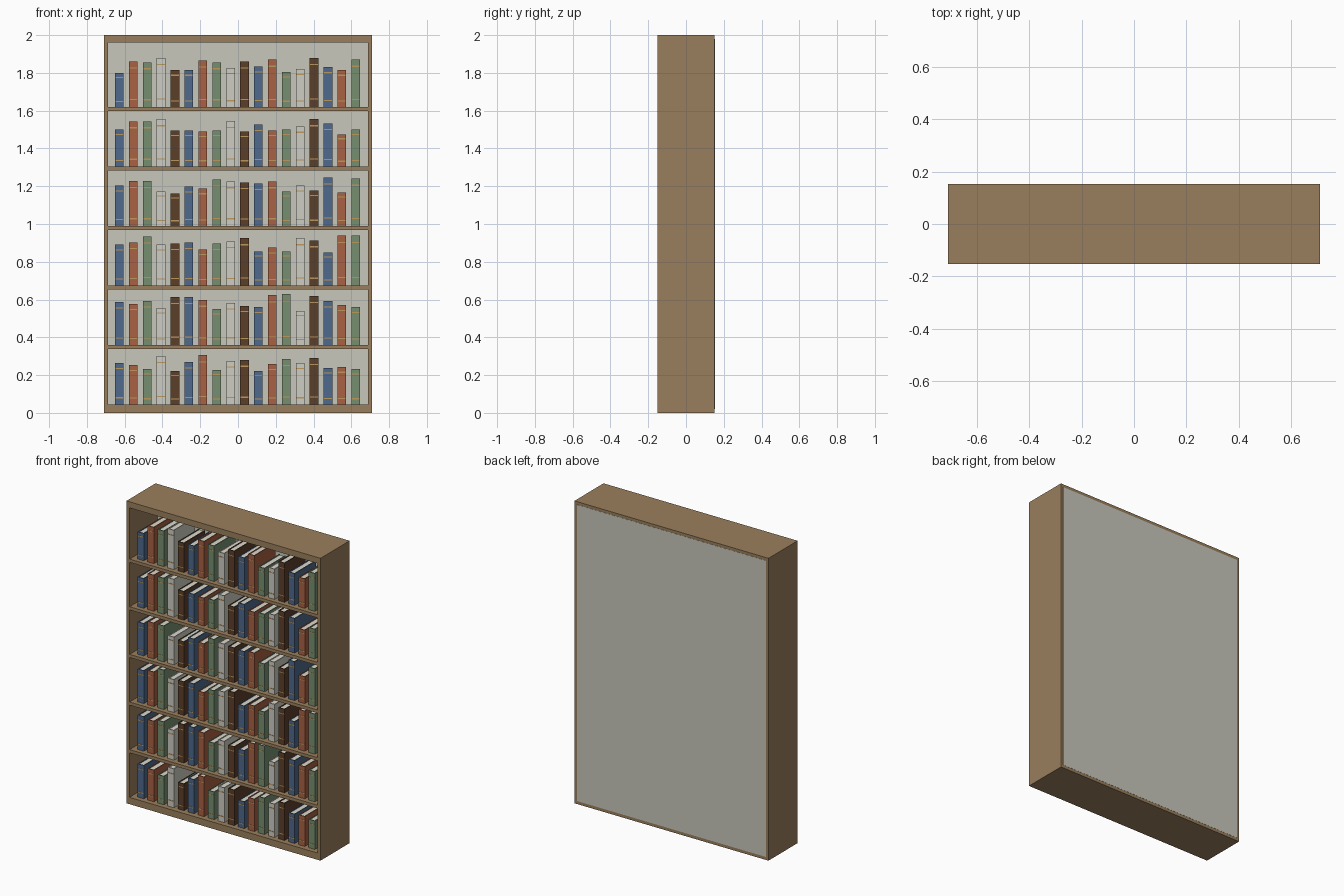
import bpy, bmesh

if "Cube" in bpy.data.objects:
    bpy.data.objects.remove(bpy.data.objects["Cube"])


def srgb(r, g, b):
    f = lambda c: c / 12.92 if c <= 0.04045 else ((c + 0.055) / 1.055) ** 2.4
    return (f(r / 255), f(g / 255), f(b / 255), 1.0)


def material(name, *rgb):
    m = bpy.data.materials.new(name)
    m.diffuse_color = srgb(*rgb)
    m.use_nodes = True
    m.node_tree.nodes["Principled BSDF"].inputs["Base Color"].default_value = m.diffuse_color
    return m


wood = material("oak_wood", 154, 127, 93)
panel = material("pale_grey_panel", 200, 199, 188)
paper = material("paper", 220, 216, 204)
gold = material("gold_band", 190, 152, 92)
covers = [material("blue_cover", 78, 106, 140),
          material("red_cover", 168, 97, 68),
          material("green_cover", 118, 143, 113),
          material("cream_cover", 206, 205, 195),
          material("brown_cover", 92, 63, 42)]


def add_prism(bm, profile, z0, z1, mat):
    """Extrude a closed xy profile from z0 to z1."""
    face = bm.faces.new([bm.verts.new((x, y, z0)) for x, y in profile])
    ext = bmesh.ops.extrude_face_region(bm, geom=[face])["geom"]
    for v in (g for g in ext if isinstance(g, bmesh.types.BMVert)):
        v.co.z = z1
    faces = {face} | {f for g in ext if isinstance(g, bmesh.types.BMVert) for f in g.link_faces}
    for f in faces:
        f.material_index = mat


def rect(x0, x1, y0, y1):
    return [(x0, y0), (x1, y0), (x1, y1), (x0, y1)]


def finish(bm, name, mats):
    bmesh.ops.recalc_face_normals(bm, faces=bm.faces[:])
    me = bpy.data.meshes.new(name)
    bm.to_mesh(me)
    bm.free()
    for m in mats:
        me.materials.append(m)
    ob = bpy.data.objects.new(name, me)
    bpy.context.collection.objects.link(ob)
    return ob


def board(name, x0, x1, y0, y1, z0, z1, mat):
    bm = bmesh.new()
    add_prism(bm, rect(x0, x1, y0, y1), z0, z1, 0)
    return finish(bm, name, [mat])


# Carcass
W, D, H = 0.71, 0.152, 2.0
IN = 0.688          # inner half width
BASE, STEP = 0.045, 0.315
board("left_side", -W, -IN, -D, D, 0, H, wood)
board("right_side", IN, W, -D, D, 0, H, wood)
board("top_board", -IN, IN, -D, D, H - 0.04, H, wood)
board("bottom_board", -IN, IN, -D, D, 0, BASE, wood)
board("back_panel", -0.692, 0.692, D - 0.012, D + 0.001, 0.02, H - 0.02, panel)
for i in range(1, 6):
    z = BASE + STEP * i
    board(f"shelf_{i}", -IN, IN, -D + 0.002, D - 0.012, z - 0.021, z, wood)


# Books: U-shaped cover, page block, two gold bands on the spine
def book(name, x, z, h, cover):
    w, t, y0, y1 = 0.023, 0.006, -0.12, 0.10
    bm = bmesh.new()
    add_prism(bm, [(x - w, y0), (x + w, y0), (x + w, y1), (x + w - t, y1),
                   (x + w - t, y0 + t), (x - w + t, y0 + t),
                   (x - w + t, y1), (x - w, y1)], z, z + h, 0)
    add_prism(bm, rect(x - w + t, x + w - t, y0 + t, y1 - 0.004), z + 0.003, z + h - 0.004, 1)
    for k in (0.16, 0.86):
        add_prism(bm, rect(x - w + 0.002, x + w - 0.002, y0 - 0.0015, y0 + 0.001),
                  z + h * k - 0.003, z + h * k + 0.003, 2)
    finish(bm, name, [cover, paper, gold])


# Book heights in thousandths, bottom row first
rows = [
    (220, 209, 188, 257, 177, 225, 262, 183, 230, 235, 177, 214, 240, 220, 246, 193, 198, 188),
    (228, 217, 233, 196, 254, 254, 238, 190, 222, 206, 200, 265, 270, 180, 260, 233, 212, 200),
    (217, 228, 260, 217, 222, 228, 190, 222, 233, 250, 180, 200, 180, 250, 238, 175, 265, 265),
    (214, 237, 237, 183, 172, 209, 198, 246, 235, 230, 225, 235, 183, 214, 188, 257, 177, 250),
    (196, 238, 238, 250, 190, 190, 185, 190, 240, 185, 222, 190, 196, 210, 250, 228, 170, 196),
    (180, 240, 235, 260, 195, 195, 245, 235, 205, 240, 215, 250, 185, 200, 260, 210, 195, 250),
]
for r, heights in enumerate(rows):
    for c, h in enumerate(heights):
        book(f"book_{r + 1}_{c + 1}", -0.628 + 0.0736 * c, BASE + STEP * r, h / 1000, covers[c % 5])
